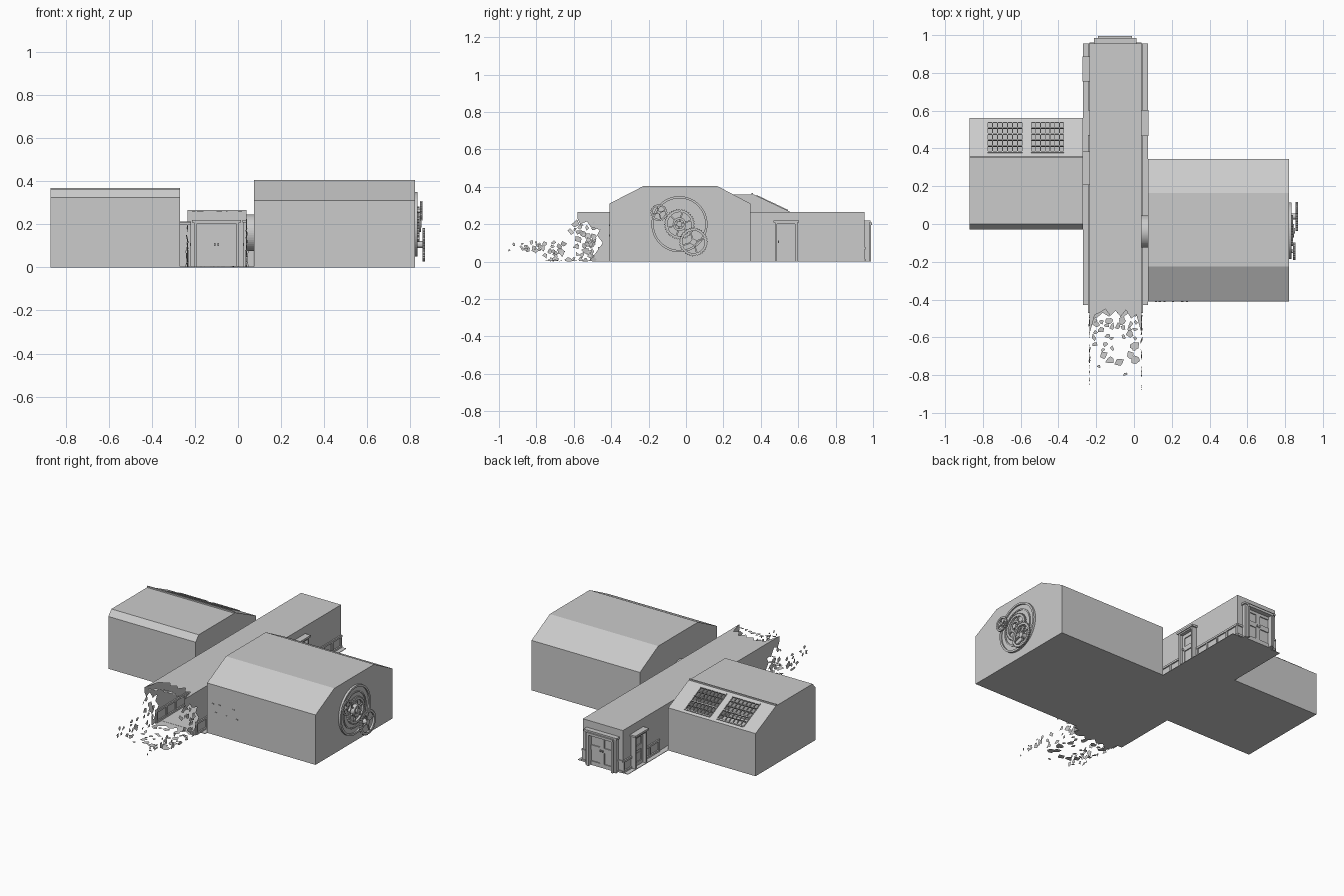
import bpy, bmesh, math, random
from mathutils import Vector, Matrix

if "Cube" in bpy.data.objects:
    bpy.data.objects.remove(bpy.data.objects["Cube"])
random.seed(7)


def mesh_obj(name, verts, faces):
    me = bpy.data.meshes.new(name)
    me.from_pydata([tuple(v) for v in verts], [], faces)
    ob = bpy.data.objects.new(name, me)
    bpy.context.collection.objects.link(ob)
    return ob


def boxes(name, items, mat=None):
    """One object from many (x0,x1,y0,y1,z0,z1) boxes."""
    v, f = [], []
    for x0, x1, y0, y1, z0, z1 in items:
        b = len(v)
        v += [Vector((x, y, z)) for z in (z0, z1) for x, y in ((x0, y0), (x1, y0), (x1, y1), (x0, y1))]
        f += [[b + i for i in q] for q in ((3, 2, 1, 0), (4, 5, 6, 7), (0, 1, 5, 4),
                                           (1, 2, 6, 5), (2, 3, 7, 6), (3, 0, 4, 7))]
    if mat:
        v = [mat @ p for p in v]
    return mesh_obj(name, v, f)


def room(name, x0, x1, prof, skip=()):
    """Extrude a (y,z) profile along x; skip leaves out strips."""
    n = len(prof)
    v = [(x, y, z) for x in (x0, x1) for y, z in prof]
    f = [list(range(n))[::-1], list(range(n, 2 * n))]
    f += [[i, (i + 1) % n, n + (i + 1) % n, n + i] for i in range(n) if i not in skip]
    return mesh_obj(name, v, f)


# Right hall
room("right_hall", 0.075, 0.82, [(-.41, 0), (.345, 0), (.345, .31), (.165, .405), (-.225, .405), (-.41, .31)])
boxes("hall_wall_marks", [(x, x + .012, -.413, -.409, z, z + .004)
                          for x, z in ((.11, .19), (.155, .193), (.25, .19), (.13, .14), (.2, .138), (.275, .135))])

# Left room, its back roof slope rebuilt with two window openings
room("left_room", -.87, -.27, [(-.03, 0), (.56, 0), (.56, .265), (.36, .36), (0, .36), (-.03, .325)], skip=(2,))
xs = [-.87, -.775, -.59, -.545, -.37, -.27]
ys = [.36, .38, .54, .56]
slope_z = lambda y: .36 - (y - .36) * .475
v = [(x, y, slope_z(y)) for y in ys for x in xs]
f = [[j * 6 + i, (j + 1) * 6 + i, (j + 1) * 6 + i + 1, j * 6 + i + 1]
     for j in range(3) for i in range(5) if not (j == 1 and i in (1, 3))]
mesh_obj("left_room_window_slope", v, f)
boxes("roof_ridge_lip", [(-.87, -.27, .35, .358, .358, .368)])

# Lattice window bars lying on the slope
ang = math.atan(.475)
M = Matrix.Translation((0, .36, .36)) @ Matrix.Rotation(-ang, 4, 'X')
k = 1 / math.cos(ang)
bars = []
for a, b in ((-.775, -.59), (-.545, -.37)):
    t0, t1 = .02 * k, .18 * k
    for i in range(8):
        x = a + (b - a) * i / 7
        bars.append((x - .002, x + .002, t0, t1, -.005, .004))
    for i in range(6):
        t = t0 + (t1 - t0) * i / 5
        h = .004 if i in (0, 3, 5) else .002
        bars.append((a, b, t - h, t + h, -.005, .005))
boxes("roof_window_lattice", bars, M)

# Corridor: floor, jagged broken side walls and ceiling, back wall
L, R, H, B = -.235, .04, .265, .955
boxes("corridor_floor", [(-.27, .075, -.43, B, 0, .003)])
edge = [(-.48, 0), (-.495, .03), (-.465, .07), (-.445, .1), (-.475, .14), (-.46, .17), (-.51, .185),
        (-.53, .215), (-.565, .2), (-.58, .23), (-.58, H)]
for name, x in (("corridor_left_wall", L), ("corridor_right_wall", R)):
    pts = [(x, B, H), (x, B, 0)] + [(x, y, z) for y, z in edge]
    mesh_obj(name, pts, [list(range(len(pts)))])


def jagged_sheet(name, z, ends):
    n = len(ends)
    xs = [L + (R - L) * i / (n - 1) for i in range(n)]
    mesh_obj(name, [(x, B, z) for x in xs] + [(x, y, z) for x, y in zip(xs, ends)],
             [[i, n + i, n + i + 1, i + 1] for i in range(n - 1)])


jagged_sheet("corridor_ceiling", H, [-.58, -.48, -.47, -.45, -.485, -.46, -.49, -.455, -.5, -.48, -.58])
jagged_sheet("inner_floor", .002, [-.48, -.5, -.47, -.49, -.46, -.5, -.47, -.49, -.48])
mesh_obj("corridor_back_wall", [(L, B, 0), (R, B, 0), (R, B, H), (L, B, H)], [[0, 1, 2, 3]])

# Baseboard panelling on both walls, visible inside and outside
trim = []
for x in (L, R):
    for y0, y1 in ((-.47, .47), (.6, B)):
        trim += [(x - .008, x + .008, y0, y1, .066, .078), (x - .008, x + .008, y0, y1, .002, .014)]
        n = round((y1 - y0) / .09)
        trim += [(x - .006, x + .006, y - .006, y + .006, .014, .066)
                 for y in (y0 + .006 + (y1 - y0 - .012) * i / n for i in range(n + 1))]
for x0, x1 in ((L, -.205), (.005, R)):
    trim += [(x0, x1, B - .006, B + .006, .002, .014), (x0, x1, B - .006, B + .006, .066, .078)]
boxes("baseboard_panels", trim)


# Doors: built in local space (x = width, y = outward, z = up)
def door(name, loc, rot, w, h, leaves, d=.02):
    o, fr = w / 2, .012
    it = [(-o, -o + fr, -.015, d, 0, h), (o - fr, o, -.015, d, 0, h),
          (-o, o, -.015, d, h - fr, h), (-o - .008, o + .008, -.018, d + .006, h - .004, h + .008)]
    lw = (w - 2 * fr) / leaves
    for i in range(leaves):
        a = -o + fr + lw * i
        b, s = a + lw, .014
        it.append((a, b, -.003, .005, .002, h - fr))
        for p, q, z0, z1 in ((a, a + s, 0, h - fr), (b - s, b, 0, h - fr), (a, b, 0, .025),
                             (a, b, .095, .125), (a, b, h - fr - .022, h - fr)):
            it.append((p, q, -.008, .011, z0, z1))
        hx = b - .008 if i == 0 else a + .008
        it.append((hx - .003, hx + .003, -.016, .02, .1, .112))
    boxes(name, it, Matrix.Translation(loc) @ Matrix.Rotation(math.radians(rot), 4, 'Z'))


door("back_double_door", (-.1, B, 0), 0, .21, .212, 2, .025)
boxes("back_door_surround", [(-.19, -.01, B, .995, .195, .21), (-.19, -.178, B, .99, 0, .2),
                             (-.022, -.01, B, .99, 0, .2)])
door("right_side_door", (R, .535, 0), -90, .12, .212, 1, .032)
door("left_rear_door", (L, .82, 0), 90, .115, .205, 1, .032)
door("left_room_door", (L, .295, 0), 90, .16, .2, 1, .034)


# Round parts whose axis runs along x; teeth > 0 makes a gear rim
def ring(name, x0, x1, cy, cz, ro, ri, n=48, teeth=0):
    steps = teeth * 4 if teeth else n
    v, f = [], []
    for i in range(steps):
        a = 2 * math.pi * i / steps
        r = ro * .93 if teeth and i % 4 > 1 else ro
        for x, q in ((x0, r), (x1, r), (x1, ri), (x0, ri)):
            v.append((x, cy + q * math.cos(a), cz + q * math.sin(a)))
    for i in range(steps):
        j = (i + 1) % steps
        f += [[4 * i + k, 4 * j + k, 4 * j + (k + 1) % 4, 4 * i + (k + 1) % 4] for k in range(4)]
    return mesh_obj(name, v, f)


def spokes(name, x0, x1, cy, cz, r, n, w=.004):
    for i in range(n):
        M = Matrix.Translation((0, cy, cz)) @ Matrix.Rotation(math.pi * i / n + .3, 4, 'X')
        boxes(f"{name}_{i}", [(x0, x1, -r, r, -w, w)], M)


ring("corridor_round_portal", R - .004, .075, -.04, .16, .085, .07)
ring("portal_door", R, .05, -.04, .16, .07, .001)

# Great round window with gear train on the end wall
cy, cz = -.035, .2
ring("round_window_disc", .815, .824, cy, cz, .148, .001, 64)
ring("round_window_rim", .82, .833, cy, cz, .15, .138, 64)
ring("round_window_inner_band", .82, .829, cy, cz, .112, .104, 64)
ring("central_gear", .828, .841, cy, cz, .082, .064, teeth=36)
ring("central_hub_ring", .824, .848, cy, cz, .036, .024)
ring("central_axle", .82, .852, cy, cz, .015, .001, 20)
spokes("central_spoke", .83, .838, cy, cz, .066, 3)
ring("small_gear", .843, .855, -.145, .262, .046, .034, teeth=22)
ring("small_axle", .82, .856, -.145, .262, .009, .001, 16)
spokes("small_spoke", .846, .852, -.145, .262, .036, 2, .003)
ring("lower_gear", .855, .868, .04, .105, .077, .06, teeth=34)
ring("lower_hub", .82, .866, .04, .105, .016, .001, 20)
spokes("lower_spoke", .858, .864, .04, .105, .062, 2, .004)


# Shattered fragments drifting away from the broken corridor end
def shards(name, origin, u, w, rows, tilt):
    v, f = [], []
    for a, b, size in rows:
        c = Vector(origin) + Vector(u) * a + Vector(w) * b
        n = random.randint(4, 6)
        rot = Matrix.Rotation(random.uniform(-tilt, tilt), 3, Vector((random.random(), random.random(), random.random() + .1)).normalized())
        s = len(v)
        for i in range(n):
            t = 2 * math.pi * (i + random.uniform(-.3, .3)) / n
            r = size * random.uniform(.5, 1.2)
            v.append(c + rot @ (Vector(u) * r * math.cos(t) + Vector(w) * r * math.sin(t)))
            v[-1].z = max(v[-1].z, 0)
        f.append(list(range(s, len(v))))
    mesh_obj(name, v, f)


def wall_rows(count):
    rows = []
    for _ in range(count):
        d = random.random() ** 1.7 * .45
        top = .2 if d < .14 else .1
        low = .0 if d < .3 else .05
        rows.append((d, random.uniform(low, top), random.uniform(.012, .024) * (1 - d)))
    return rows


shards("left_wall_shards", (L, -.49, .005), (0, -1, 0), (0, 0, 1), wall_rows(42), .35)
shards("right_wall_shards", (R, -.49, .005), (0, -1, 0), (0, 0, 1), wall_rows(46), .35)
flat = [(random.random() ** 1.5 * .3, random.uniform(.02, .255), random.uniform(.012, .026)) for _ in range(30)]
shards("floor_shards", (L, -.51, .004), (0, -1, 0), (1, 0, 0), flat, .15)
shards("ceiling_shards", (L, -.52, .258), (0, -1, 0), (1, 0, 0),
       [(random.random() * .06, .03 + .03 * i, .018) for i in range(8)], .15)
shards("far_shards", (R, -.88, .08), (0, -1, 0), (0, 0, 1), [(0, 0, .012), (.04, .01, .012), (.065, -.02, .008)], .2)

# Consistent outward normals
for ob in bpy.data.objects:
    bm = bmesh.new()
    bm.from_mesh(ob.data)
    bmesh.ops.recalc_face_normals(bm, faces=bm.faces)
    bm.to_mesh(ob.data)
    bm.free()
